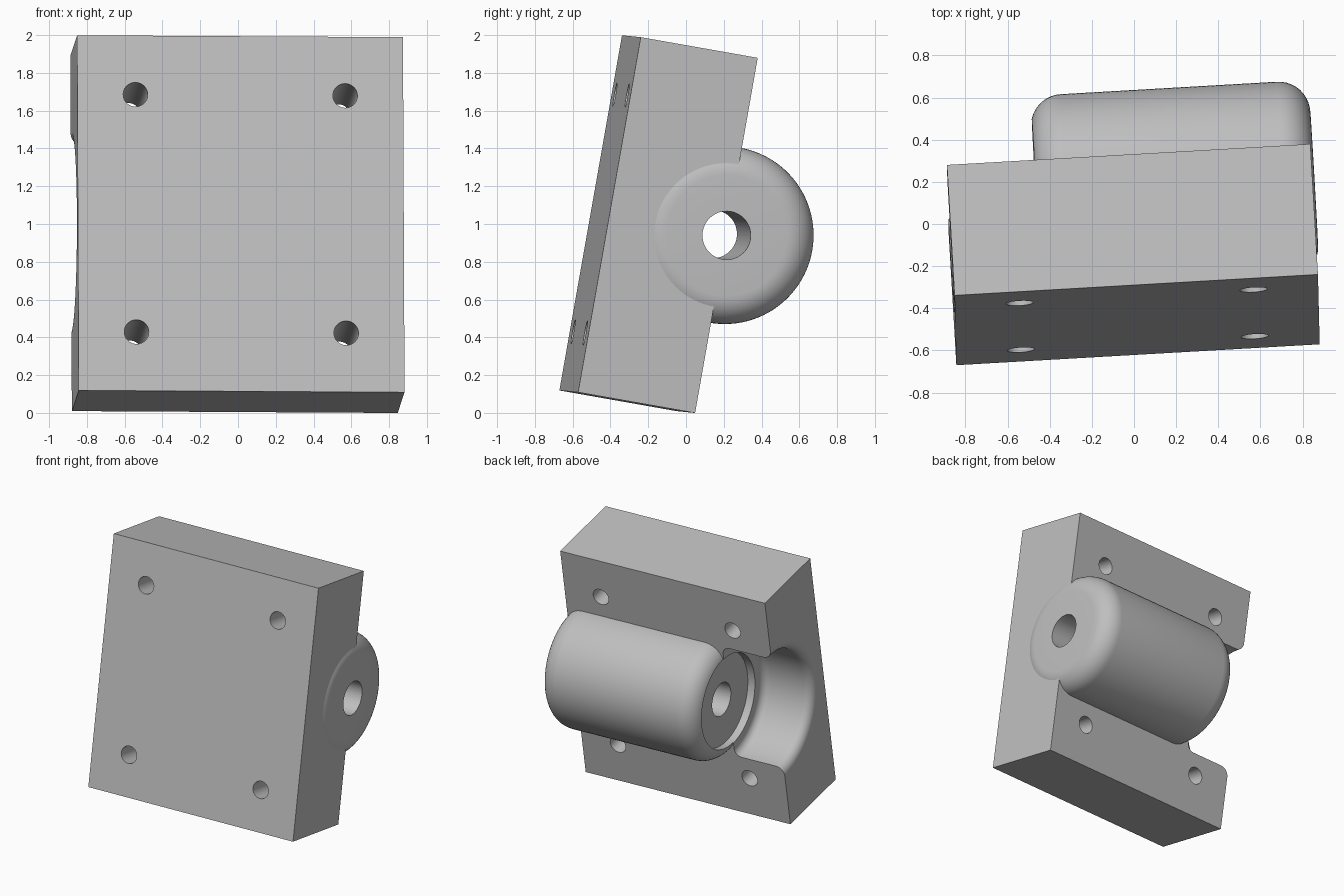
import bpy, bmesh
from math import radians, sin, cos, pi
from mathutils import Matrix, Vector

cube = bpy.data.objects.get("Cube")
if cube:
    bpy.data.objects.remove(cube, do_unlink=True)

# Block sizes; local origin is the middle of the front face
HALF_W, HALF_H, DEPTH = 0.864, 0.9545, 0.63
BARREL_R, FILLET = 0.47, 0.15
BARREL_START, BARREL_END = -0.45, 0.878

grey = bpy.data.materials.new("plain_grey")
grey.use_nodes = True
grey.diffuse_color = (0.52, 0.52, 0.52, 1)
grey.node_tree.nodes["Principled BSDF"].inputs["Base Color"].default_value = grey.diffuse_color


def finish(bm, name):
    bmesh.ops.recalc_face_normals(bm, faces=bm.faces)
    mesh = bpy.data.meshes.new(name)
    bm.to_mesh(mesh)
    bm.free()
    mesh.materials.append(grey)
    obj = bpy.data.objects.new(name, mesh)
    bpy.context.collection.objects.link(obj)
    return obj


def arc(cx, cr, radius, start, end, steps=10):
    """Points (x, r) along an arc, angles in degrees."""
    angles = [radians(start + (end - start) * i / steps) for i in range(steps + 1)]
    return [(cx + radius * cos(a), cr + radius * sin(a)) for a in angles]


def lathe(name, profile, steps=96):
    """Revolve (x, r) points about the barrel axis in the back face."""
    bm = bmesh.new()
    turn = Matrix.Rotation(pi / steps, 3, 'X')
    centre = Vector((0, DEPTH, 0))
    verts = [bm.verts.new(turn @ Vector((x, 0, r)) + centre) for x, r in profile]
    edges = [bm.edges.new(pair) for pair in zip(verts, verts[1:])]
    bmesh.ops.spin(bm, geom=verts + edges, cent=centre, axis=(1, 0, 0),
                   angle=2 * pi, steps=steps)
    bmesh.ops.remove_doubles(bm, verts=bm.verts, dist=1e-5)
    return finish(bm, name)


def combine(target, other, operation):
    mod = target.modifiers.new(operation.lower(), 'BOOLEAN')
    mod.object, mod.operation, mod.solver = other, operation, 'EXACT'
    bpy.context.view_layer.objects.active = target
    bpy.ops.object.modifier_apply(modifier=mod.name)
    bpy.data.objects.remove(other, do_unlink=True)


# Mounting block
bm = bmesh.new()
bmesh.ops.create_cube(bm, size=1)
bmesh.ops.scale(bm, vec=(2 * HALF_W, DEPTH, 2 * HALF_H), verts=bm.verts)
bmesh.ops.translate(bm, vec=(0, DEPTH / 2, 0), verts=bm.verts)
block = finish(bm, "bearing_block")

# Barrel with rounded ends, half sunk in the back of the block
inner = BARREL_R - FILLET
barrel = lathe("barrel",
               [(BARREL_START, 0)]
               + arc(BARREL_START + FILLET, inner, FILLET, 180, 90)
               + arc(BARREL_END - FILLET, inner, FILLET, 90, 0)
               + [(BARREL_END, 0)])
combine(block, barrel, 'UNION')

# Open groove beside the barrel, with a shallow recess in the barrel end
flare = 0.07
groove = lathe("groove_cutter",
               [(-0.39, 0), (-0.39, 0.36), (BARREL_START, 0.36)]
               + arc(BARREL_START - 0.06, BARREL_R - 0.06, 0.06, 0, 90)
               + arc(-HALF_W + flare, BARREL_R + flare, flare, 270, 180)
               + [(-1, BARREL_R + flare), (-1, 0)])
combine(block, groove, 'DIFFERENCE')

# Shaft bore along the barrel
bore = lathe("bore_cutter", [(-1, 0), (-1, 0.128), (1, 0.128), (1, 0)], 64)
combine(block, bore, 'DIFFERENCE')

# Four bolt holes from front to back
for sx in (-1, 1):
    for sz in (-1, 1):
        bm = bmesh.new()
        place = Matrix.Translation((sx * 0.556, DEPTH / 2, sz * 0.638)) @ Matrix.Rotation(pi / 2, 4, 'X')
        bmesh.ops.create_cone(bm, cap_ends=True, segments=48, radius1=0.065,
                              radius2=0.065, depth=1, matrix=place)
        combine(block, finish(bm, "bolt_hole_cutter"), 'DIFFERENCE')

# Shading, then lean the whole part back
for o in bpy.context.selected_objects:
    o.select_set(False)
block.select_set(True)
bpy.context.view_layer.objects.active = block
bpy.ops.object.shade_smooth_by_angle(angle=radians(20))
block.matrix_world = (Matrix.Translation((0.015, -0.455, 1.054))
                      @ Matrix.Rotation(radians(-10), 4, 'X')
                      @ Matrix.Rotation(radians(-0.25), 4, 'Y')
                      @ Matrix.Rotation(radians(3.3), 4, 'Z'))
